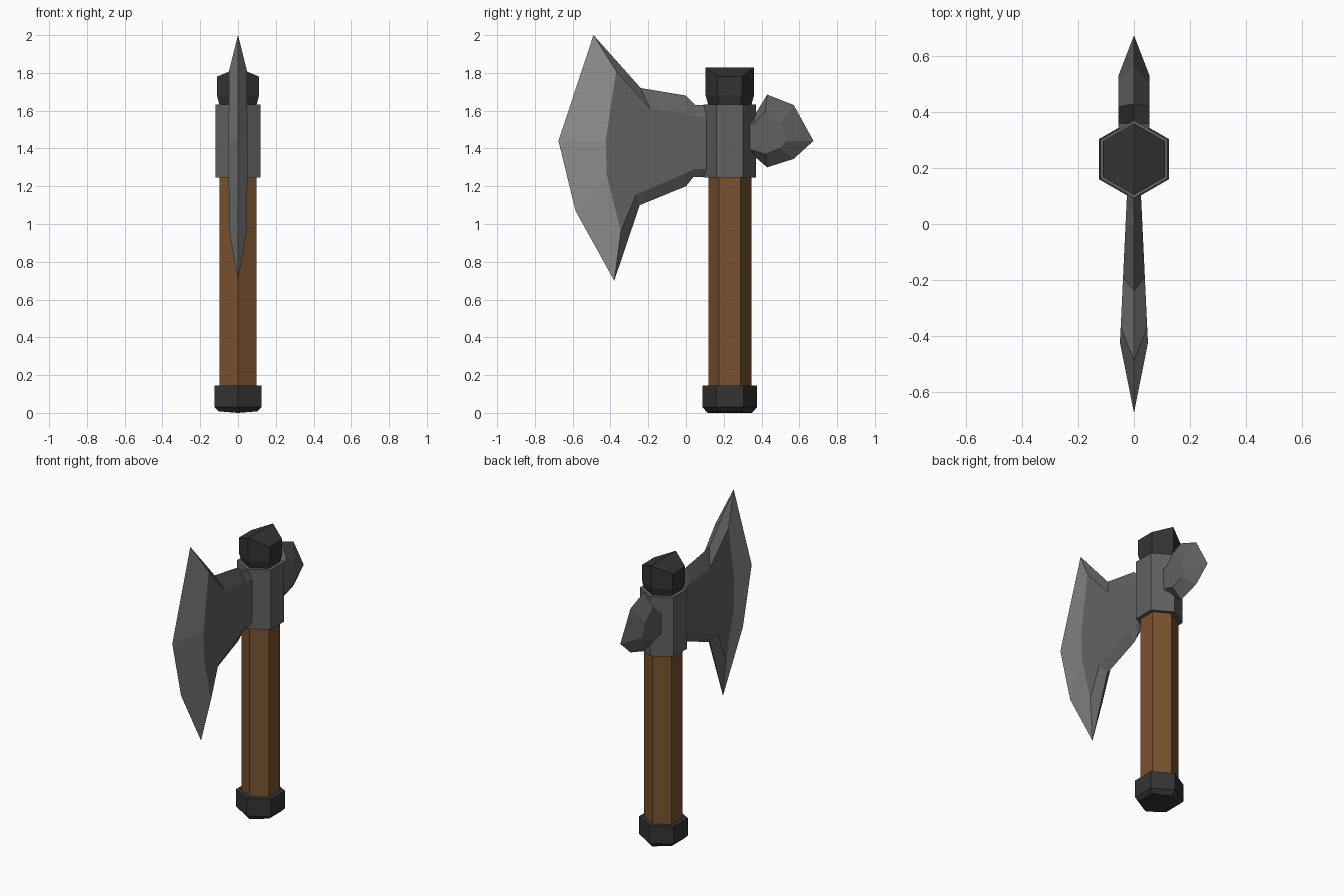
import bpy, bmesh, math

if "Cube" in bpy.data.objects:
    bpy.data.objects.remove(bpy.data.objects["Cube"])

def mat(name, r, g, b):
    m = bpy.data.materials.new(name)
    m.diffuse_color = (r, g, b, 1)
    m.use_nodes = True
    m.node_tree.nodes["Principled BSDF"].inputs["Base Color"].default_value = m.diffuse_color
    return m

WOOD = mat("brown wood", 0.19, 0.085, 0.028)
DARK = mat("dark iron", 0.034, 0.034, 0.034)
STEEL = mat("grey steel", 0.12, 0.12, 0.12)
EDGE = mat("sharpened steel", 0.27, 0.27, 0.27)
CY = 0.232  # handle axis

def finish(name, bm, mats):
    bmesh.ops.recalc_face_normals(bm, faces=bm.faces)
    me = bpy.data.meshes.new(name)
    bm.to_mesh(me)
    bm.free()
    for m in mats:
        me.materials.append(m)
    ob = bpy.data.objects.new(name, me)
    bpy.context.collection.objects.link(ob)
    return ob

def hex_stack(name, loops, material):
    """Six-sided column, corners on the y axis; each loop is
    (radius, z of side corners, z of front/back corners)."""
    bm = bmesh.new()
    rings = []
    for r, zs, zt in loops:
        ring = []
        for i in range(6):
            a = math.radians(90 + 60 * i)
            ring.append(bm.verts.new((r * math.cos(a), CY + r * math.sin(a), zt if i % 3 == 0 else zs)))
        rings.append(ring)
    for lo, hi in zip(rings, rings[1:]):
        for i in range(6):
            j = (i + 1) % 6
            bm.faces.new((lo[i], lo[j], hi[j], hi[i]))
    # each end folds along the front-back ridge
    for ring in (rings[0], rings[-1]):
        bm.faces.new(ring[0:4])
        bm.faces.new(ring[3:6] + ring[0:1])
    return finish(name, bm, [material])

def plate(name, pairs, thick, mats, sharp=()):
    """Mirrored bevelled plate: pairs of outer rim (y, z) on x = 0 and
    inner ridge (y, z) raised to thick(y); 'sharp' rim segments use mats[1]."""
    bm = bmesh.new()
    n = len(pairs)
    rim = [bm.verts.new((0, o[0], o[1])) for o, _ in pairs]
    for s in (-1, 1):
        ridge = [bm.verts.new((s * thick(p[0]), p[0], p[1])) for _, p in pairs]
        for i in range(n):
            j = (i + 1) % n
            f = bm.faces.new((rim[i], rim[j], ridge[j], ridge[i]))
            f.material_index = 1 if i in sharp else 0
        bm.faces.new(ridge)
    return finish(name, bm, mats)

# Handle, pommel, collar and top cap
hex_stack("handle", [(0.114, 0.1, 0.1), (0.114, 1.3, 1.3)], WOOD)
hex_stack("pommel", [(0.118, 0.008, 0.0), (0.144, 0.03, 0.03), (0.144, 0.145, 0.145)], DARK)
hex_stack("collar", [(0.139, 1.245, 1.245), (0.139, 1.633, 1.633)], STEEL)
hex_stack("top_cap", [(0.112, 1.625, 1.625), (0.128, 1.68, 1.68), (0.128, 1.78, 1.828)], DARK)

# Flared blade with a brighter cutting edge
plate("blade", [
    ((0.13, 1.63), (0.13, 1.57)),
    ((0.05, 1.63), (0.05, 1.57)),
    ((0.0, 1.68), (0.0, 1.585)),
    ((-0.24, 1.72), (-0.19, 1.61)),
    ((-0.49, 2.0), (-0.37, 1.81)),
    ((-0.675, 1.44), (-0.425, 1.44)),
    ((-0.585, 1.07), (-0.42, 1.26)),
    ((-0.38, 0.7), (-0.345, 0.96)),
    ((-0.245, 1.10), (-0.265, 1.155)),
    ((0.0, 1.2), (0.0, 1.27)),
    ((0.04, 1.25), (0.04, 1.29)),
    ((0.13, 1.25), (0.13, 1.29)),
], lambda y: 0.03 - 0.047 * y, [STEEL, EDGE], sharp=(4, 5, 6))

# Back spike
plate("back_spike", [
    ((0.30, 1.57), (0.30, 1.54)),
    ((0.36, 1.57), (0.36, 1.53)),
    ((0.43, 1.685), (0.42, 1.60)),
    ((0.57, 1.63), (0.50, 1.53)),
    ((0.675, 1.44), (0.53, 1.44)),
    ((0.57, 1.345), (0.50, 1.40)),
    ((0.43, 1.30), (0.42, 1.37)),
    ((0.36, 1.36), (0.36, 1.39)),
    ((0.30, 1.36), (0.30, 1.39)),
], lambda y: 0.056, [STEEL])
